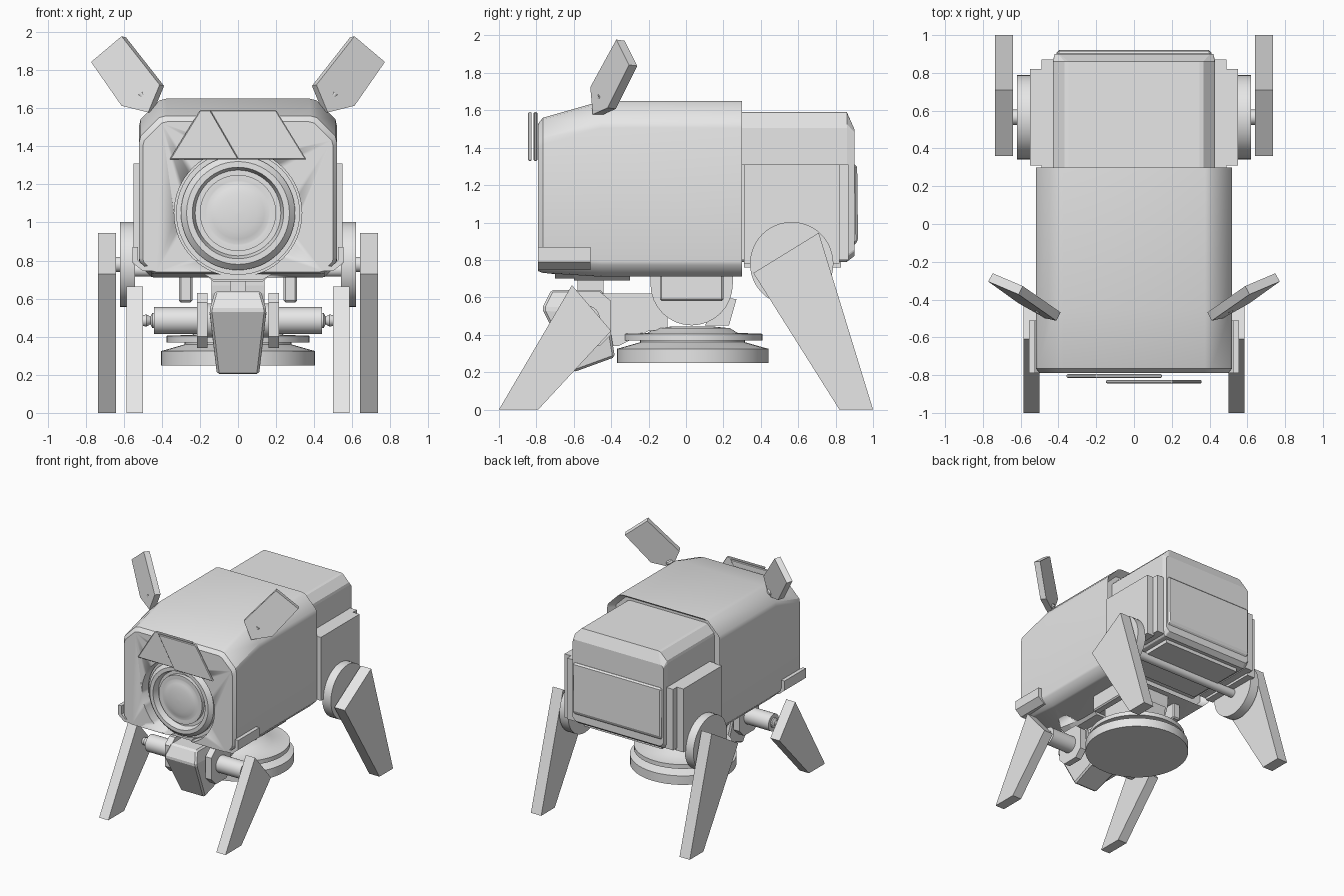
import bpy, bmesh, math
from mathutils import Vector, Matrix

if "Cube" in bpy.data.objects:
    bpy.data.objects.remove(bpy.data.objects["Cube"], do_unlink=True)

grey = bpy.data.materials.new("light_grey")
grey.use_nodes = True
grey.diffuse_color = (0.8, 0.8, 0.8, 1)
grey.node_tree.nodes["Principled BSDF"].inputs["Base Color"].default_value = (0.8, 0.8, 0.8, 1)


def finish(name, bm, bevel=0, smooth=True):
    bmesh.ops.recalc_face_normals(bm, faces=bm.faces)
    if bevel:
        bmesh.ops.bevel(bm, geom=bm.edges[:], offset=bevel, segments=1, affect='EDGES')
    mesh = bpy.data.meshes.new(name)
    bm.to_mesh(mesh)
    bm.free()
    mesh.materials.append(grey)
    ob = bpy.data.objects.new(name, mesh)
    bpy.context.collection.objects.link(ob)
    if smooth:
        bpy.ops.object.select_all(action='DESELECT')
        ob.select_set(True)
        bpy.context.view_layer.objects.active = ob
        bpy.ops.object.shade_smooth_by_angle(angle=math.radians(32))
    return ob


def loft(rings):
    bm = bmesh.new()
    rows = [[bm.verts.new(p) for p in r] for r in rings]
    n = len(rows[0])
    for a, b in zip(rows, rows[1:]):
        for i in range(n):
            j = (i + 1) % n
            bm.faces.new((a[i], a[j], b[j], b[i]))
    bm.faces.new(rows[0])
    bm.faces.new(rows[-1])
    return bm


def prism(name, pts, axis, lo, hi, bevel=0):
    """Extrude a 2D outline along x (points y,z), y (points x,z) or z (points x,y)."""
    def at(p, d):
        q = list(p)
        q.insert("xyz".index(axis), d)
        return q
    return finish(name, loft([[at(p, d) for p in pts] for d in (lo, hi)]), bevel, False)


def box(name, x0, x1, y0, y1, z0, z1, bevel=0):
    return prism(name, [(x0, y0), (x1, y0), (x1, y1), (x0, y1)], 'z', z0, z1, bevel)


def lathe(name, profile, origin, direction, sides=40):
    """Turn a (radius, height) profile around a direction."""
    rot = Vector(direction).to_track_quat('Z', 'Y').to_matrix().to_4x4()
    rings = [[(max(r, .001) * math.cos(2 * math.pi * k / sides),
               max(r, .001) * math.sin(2 * math.pi * k / sides), h)
              for k in range(sides)] for r, h in profile]
    bm = loft(rings)
    bm.transform(Matrix.Translation(origin) @ rot)
    return finish(name, bm)


def rod(name, a, b, r, sides=32):
    d = Vector(b) - Vector(a)
    return lathe(name, [(r, 0), (r, d.length)], a, d, sides)


def section(y, w, top, bot, c, d):
    """Soft-cornered cross-section with upper corner c and lower corner d."""
    half = [(w - 1.2 * c, top), (w - .9 * c, top - .07 * c),
            (w - .07 * c, top - .9 * c), (w, top - 1.2 * c),
            (w, bot + 1.2 * d), (w - .07 * d, bot + .9 * d),
            (w - .9 * d, bot + .07 * d), (w - 1.2 * d, bot)]
    return [(x, y, z) for x, z in half] + [(-x, y, z) for x, z in reversed(half)]


# Main shell with a recessed rear rim and a round front opening
bm = loft([section(-.79, .50, 1.53, .74, .11, .06),
           section(-.765, .52, 1.56, .73, .12, .07),
           section(-.45, .52, 1.65, .71, .12, .07),
           section(.30, .52, 1.65, .71, .12, .07)])
bmesh.ops.recalc_face_normals(bm, faces=bm.faces)
bm.faces.ensure_lookup_table()
bmesh.ops.inset_region(bm, faces=[bm.faces[-1]], thickness=.04, depth=-.06)
shell = finish("body_shell", bm)
cutter = rod("opening_cutter", (0, -.9, 1.05), (0, -.5, 1.05), .335, 64)
cutter.hide_render = True
cut = shell.modifiers.new("opening", 'BOOLEAN')
cut.object, cut.operation, cut.solver = cutter, 'DIFFERENCE', 'EXACT'
bpy.ops.object.select_all(action='DESELECT')
bpy.context.view_layer.objects.active = shell
shell.select_set(True)
bpy.ops.object.modifier_apply(modifier=cut.name)
bpy.data.objects.remove(cutter, do_unlink=True)

# Lens assembly inside the opening
lathe("lens_housing", [(.325, 0), (.325, .22), (.27, .22), (.27, .1), (0, .1)],
      (0, -.5, 1.05), (0, -1, 0), 56)
lathe("lens_ring", [(.27, 0), (.30, .10), (.30, .15), (.27, .18), (.24, .18),
                    (.225, .13), (.2, .13), (.2, .16), (.17, .16)]
      + [(.17 * math.cos(a / 10 * math.pi), .15 + .03 * math.sin(a / 10 * math.pi))
         for a in range(1, 6)], (0, -.6, 1.05), (0, -1, 0), 56)
prism("lower_collar", [(-.22, .77), (-.13, .69), (.13, .69), (.22, .77)], 'y', -.6, -.3)
prism("front_collar", [(-.24, .80), (-.2, .74), (-.13, .70), (.13, .70), (.2, .74), (.24, .80)],
      'y', -.7, -.55)

# Two overlapping brow plates
brow = [(-.36, 1.33), (-.2, 1.59), (.15, 1.59), (0, 1.33)]
prism("brow_plate_right", brow, 'y', -.815, -.795, .005)
prism("brow_plate_left", [(-x, z) for x, z in brow], 'y', -.845, -.825, .005)

# Rear housing and its back panel
finish("rear_housing", loft([section(.2, .43, 1.59, .79, .07, .03),
                             section(.86, .43, 1.59, .79, .07, .03),
                             section(.90, .42, 1.5, .82, .02, .03)]), 0, False)
prism("rear_panel", [(.84, 1.31), (.915, 1.31), (.92, .9), (.89, .87), (.84, .87)],
      'x', -.41, .41, .012)
box("rear_lip", -.38, .38, .82, .89, .82, .86, .01)
box("rear_tray", -.36, .36, .31, .83, .76, .80)
rod("rear_axle", (-.6, .56, .75), (.6, .56, .75), .035)

# Turntable base and central pivot
lathe("turntable_base", [(.405, .25), (.405, .325), (.385, .33), (.28, .36), (.28, .37),
                         (.375, .37), (.375, .405), (.24, .41), (.2, .435), (.1, .445)],
      (0, .035, 0), (0, 0, 1), 48)
arc = [(.03 + .22 * math.cos(t * math.pi / 16), .67 - .22 * math.sin(t * math.pi / 16))
       for t in range(17)]
prism("pivot_block", [(.25, .73)] + arc + [(-.19, .73)], 'x', -.14, .14)
prism("pivot_rear_brace", [(.1, .45), (.23, .45), (.27, .59), (.2, .6)], 'x', -.1, .1)

# Front arm, chin and link to the body
prism("front_arm", [(-.6, .62), (-.1, .62), (-.1, .43), (-.2, .42), (-.36, .34), (-.55, .34)],
      'x', -.1, .1)
box("neck_link", -.04, .04, -.58, -.44, .6, .72)
chin = [[(-.12, -.72, .64), (.12, -.72, .64), (.12, -.45, .64), (-.12, -.45, .64)],
        [(-.15, -.77, .54), (.15, -.77, .54), (.15, -.42, .52), (-.15, -.42, .52)],
        [(-.11, -.60, .20), (.11, -.60, .20), (.12, -.38, .28), (-.12, -.38, .28)]]
finish("chin", loft(chin), .012, False)

# Paired parts
rear_leg = [(.36, .73), (.71, .945), (1, 0), (.82, 0)]
front_leg = [(-.61, .665), (-.40, .42), (-.79, 0), (-1, 0)]
flange = [(-.66, .40), (-.66, .58), (-.6, .63), (-.46, .63), (-.4, .58), (-.4, .4), (-.46, .34), (-.6, .34)]
bracket = [(.30, .78), (.34, .745), (.50, .745), (.555, .79), (.555, .87), (.525, .87),
           (.525, .80), (.49, .77)]
ear = [(.40, 1.72), (.60, 1.975), (.76, 1.84), (.60, 1.61), (.46, 1.575)]
for s, side in ((1, "left"), (-1, "right")):
    def span(a, b):
        return sorted((s * a, s * b))

    # Rear side panels, hip and leg
    box("side_panel_inner_" + side, *span(.42, .49), .30, .87, .80, 1.31)
    box("side_panel_outer_" + side, *span(.48, .55), .31, .82, .78, 1.31)
    rod("hip_disc_" + side, (s * .54, .565, .78), (s * .62, .565, .78), .223, 48)
    rod("hip_pin_" + side, (s * .61, .565, .78), (s * .66, .565, .78), .04)
    prism("rear_leg_" + side, rear_leg, 'x', *span(.64, .735))

    # Front shoulder and leg
    prism("shoulder_flange_" + side, flange, 'x', *span(.16, .215))
    rod("shoulder_core_" + side, (s * .08, -.53, .485), (s * .18, -.53, .485), .09)
    rod("shoulder_tube_" + side, (s * .2, -.53, .485), (s * .44, -.53, .485), .07)
    lathe("shoulder_pin_" + side, [(.04, 0), (.04, .02), (.02, .03), (.032, .05), (.025, .09)],
          (s * .43, -.53, .485), (s, 0, 0), 24)
    prism("front_leg_" + side, front_leg, 'x', *span(.50, .585))

    # Body corner bracket and pivot cheek
    prism("corner_bracket_" + side, [(s * x, z) for x, z in bracket], 'y', -.79, -.51)
    box("pivot_cheek_" + side, *span(.24, .31), -.14, .2, .58, .74, .01)

    # Ear plate on a ball stalk
    normal = Vector((s * .53, -1, .13)).normalized() * .025
    mid = [Vector((s * x, -.49 + .533 * (x - .40) + .128 * (z - 1.72), z)) for x, z in ear]
    finish("ear_" + side, loft([[p - normal for p in mid], [p + normal for p in mid]]), 0, False)
    lathe("ear_stalk_" + side, [(.035, -.03), (.035, .01), (.018, .02), (.018, .03), (.032, .045),
                                (.032, .06), (.018, .075), (.018, .13)],
          (s * .44, -.46, 1.57), (s * .5, .05, .8), 20)
